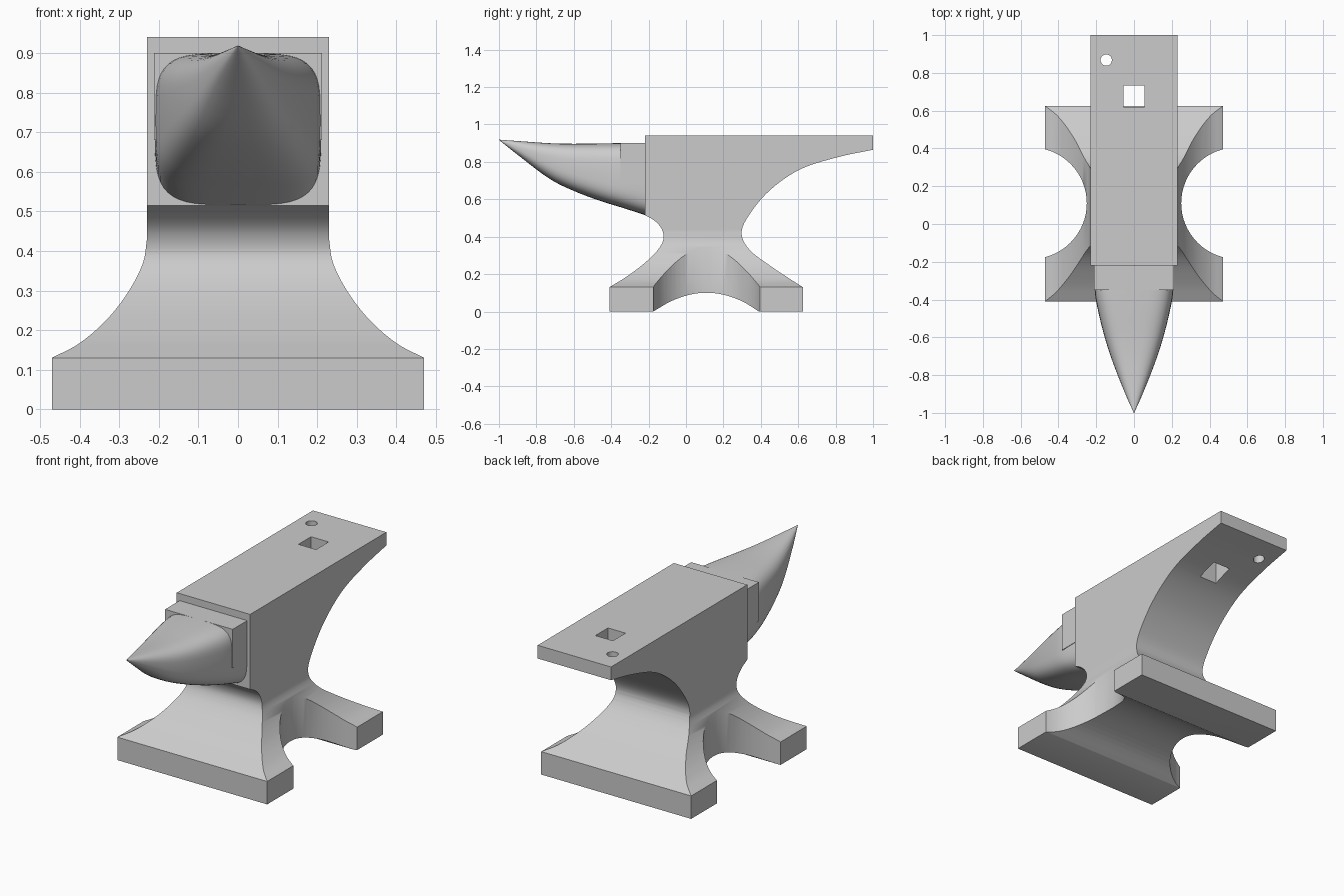
import bpy, bmesh, math
from mathutils import Vector

if "Cube" in bpy.data.objects:
    bpy.data.objects.remove(bpy.data.objects["Cube"])


def smooth(pts, n=5):
    """Catmull-Rom curve through 2D or 4D control points."""
    p = [Vector(q) for q in pts]
    p = [2 * p[0] - p[1]] + p + [2 * p[-1] - p[-2]]
    out = []
    for a, b, c, d in zip(p, p[1:], p[2:], p[3:]):
        for i in range(n):
            t = i / n
            out.append(tuple(0.5 * (2 * b + (c - a) * t + (2 * a - 5 * b + 4 * c - d) * t * t
                                    + (3 * b - a - 3 * c + d) * t ** 3)))
    return out + [tuple(pts[-1])]


def loft(name, rings):
    """Closed skin over a list of equal-length point rings, capped both ends."""
    bm = bmesh.new()
    rows = [[bm.verts.new(v) for v in r] for r in rings]
    n = len(rows[0])
    for a, b in zip(rows, rows[1:]):
        for i in range(n):
            bm.faces.new((a[i], a[(i + 1) % n], b[(i + 1) % n], b[i]))
    bm.faces.new(rows[0])
    bm.faces.new(rows[-1])
    bmesh.ops.recalc_face_normals(bm, faces=bm.faces)
    me = bpy.data.meshes.new(name)
    bm.to_mesh(me)
    bm.free()
    ob = bpy.data.objects.new(name, me)
    bpy.context.collection.objects.link(ob)
    return ob


def prism(name, pts, place, lo, hi):
    return loft(name, [[place(a, b, h) for a, b in pts] for h in (lo, hi)])


def boolean(ob, tool, op):
    bpy.context.view_layer.objects.active = ob
    m = ob.modifiers.new(op, 'BOOLEAN')
    m.operation, m.object, m.solver = op, tool, 'EXACT'
    bpy.ops.object.modifier_apply(modifier=m.name)
    bpy.data.objects.remove(tool)


def circle(cx, cy, r, n):
    return [(cx + r * math.cos(2 * math.pi * i / n), cy + r * math.sin(2 * math.pi * i / n))
            for i in range(n)]


along_x = lambda a, b, h: (h, a, b)
along_y = lambda a, b, h: (a, h, b)
along_z = lambda a, b, h: (a, b, h)

# Body: side silhouette with heel, waist, feet and arch
front = smooth([(-.41, .13), (-.32, .185), (-.22, .26), (-.15, .33), (-.12, .39),
                (-.132, .445), (-.17, .487), (-.22, .515)])
back = smooth([(1, .865), (.81, .825), (.61, .76), (.45, .65), (.34, .52), (.297, .42),
               (.34, .33), (.45, .245), (.55, .178), (.625, .13)])
arch = smooth([(.39, 0), (.30, .055), (.20, .09), (.11, .1), (.02, .09), (-.08, .055), (-.175, 0)], 4)
side = [(-.41, 0)] + front + [(-.22, .94), (1, .94)] + back + [(.625, 0)] + arch
body = prism("anvil_body", side, along_x, -.47, .47)

# Flared front silhouette
flare = smooth([(.47, .13), (.40, .167), (.33, .228), (.275, .30), (.24, .37), (.23, .43)])
half = [(.47, -.1)] + flare + [(.23, 1.1)]
outline = half + [(-x, z) for x, z in reversed(half)]
boolean(body, prism("flare_cutter", outline, along_y, -1.2, 1.2), 'INTERSECT')

# Side scoops between the feet, then hardy and pritchel holes
for s in (-1, 1):
    boolean(body, prism("scoop_cutter", circle(s * .545, .11, .295, 64), along_z, -.2, .8), 'DIFFERENCE')
square = [(-.055, .62), (.055, .62), (.055, .733), (-.055, .733)]
boolean(body, prism("square_cutter", square, along_z, .5, 1.1), 'DIFFERENCE')
boolean(body, prism("round_cutter", circle(-.147, .868, .03, 24), along_z, .5, 1.1), 'DIFFERENCE')

# Horn: stations of (y, half width, bottom, top), squarish at the root, round at the tip
stations = smooth([(-.20, .21, .51, .90), (-.35, .208, .558, .90), (-.46, .19, .592, .899),
                   (-.6, .155, .645, .897), (-.73, .113, .71, .9), (-.89, .05, .83, .911),
                   (-1, .001, .917, .919)], 4)


def section(y, w, lo, hi):
    e = 2 / (4 - 1.8 * min(1, max(0, (-y - .35) / .65)))
    ring = []
    for i in range(48):
        t = 2 * math.pi * i / 48
        c, s = math.cos(t), math.sin(t)
        ring.append((w * math.copysign(abs(c) ** e, c), y,
                     (lo + hi) / 2 + (hi - lo) / 2 * math.copysign(abs(s) ** e, s)))
    return ring


horn = loft("horn", [section(*s) for s in stations])

# Square-cornered table step on top of the horn root
step = [(-.212, .68), (.212, .68), (.212, .90), (-.212, .90)]
table = prism("table_step", step, along_y, -.35, -.20)

# Smooth curved surfaces, keep hard edges
for ob in (body, horn, table):
    bpy.ops.object.select_all(action='DESELECT')
    ob.select_set(True)
    bpy.context.view_layer.objects.active = ob
    bpy.ops.object.shade_smooth_by_angle(angle=math.radians(35))
